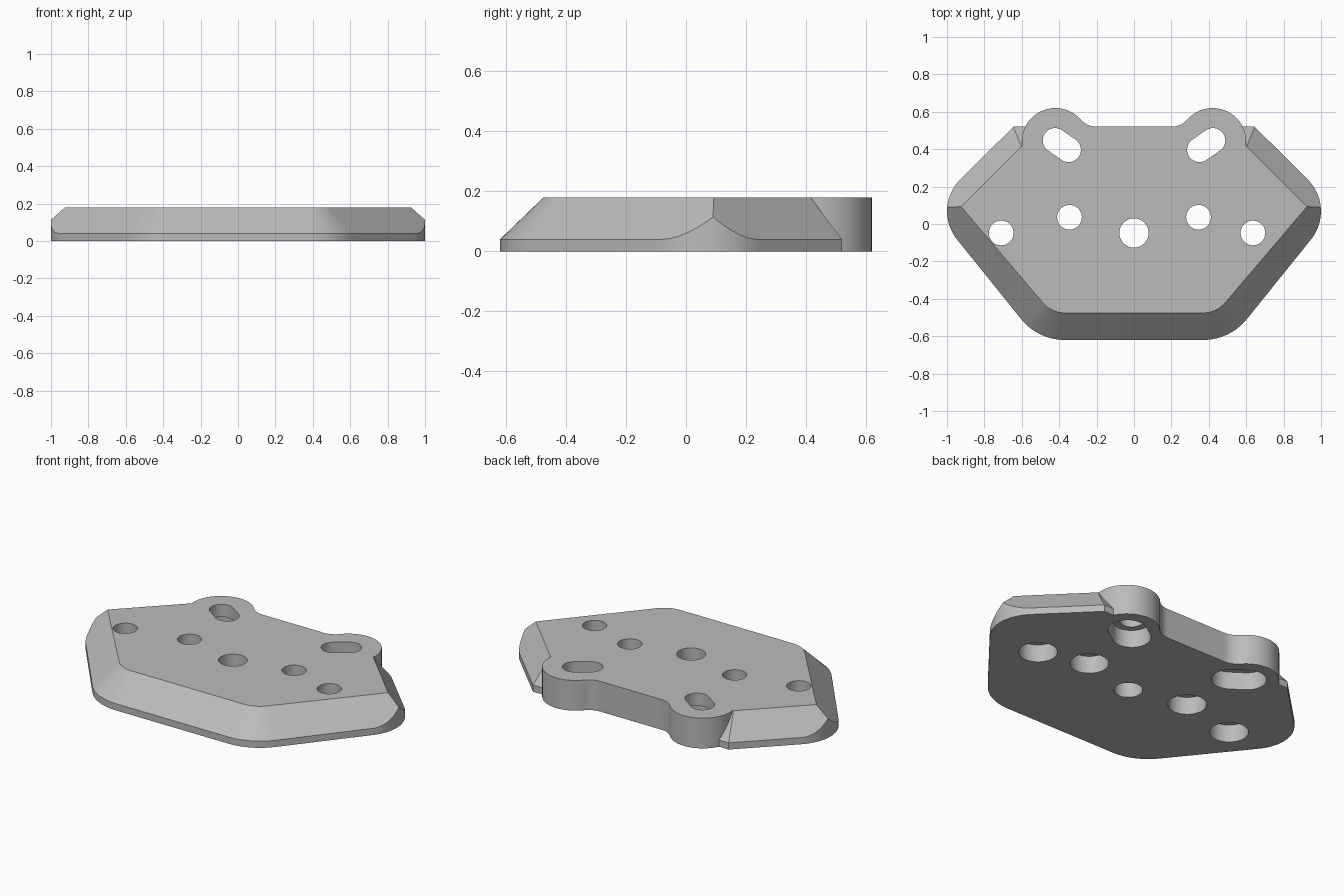
import bpy
import bmesh
from math import cos, sin, pi, radians, atan2
from mathutils import Vector

if "Cube" in bpy.data.objects:
    bpy.data.objects.remove(bpy.data.objects["Cube"], do_unlink=True)

HEIGHT, RIM = 0.18, 0.04

grey = bpy.data.materials.new("plain grey")
grey.use_nodes = True
GREY = (0.5, 0.5, 0.5, 1)
grey.diffuse_color = GREY
grey.node_tree.nodes["Principled BSDF"].inputs["Base Color"].default_value = GREY


def arc(x, y, r, start, end, steps):
    """Points along an arc, angles in degrees."""
    angles = [radians(start + (end - start) * i / steps) for i in range(steps + 1)]
    return [(x + r * cos(a), y + r * sin(a)) for a in angles]


def loft(name, levels):
    """Closed solid through matching outlines, given as (z, points)."""
    bm = bmesh.new()
    rings = [[bm.verts.new((x, y, z)) for x, y in pts] for z, pts in levels]
    n = len(rings[0])
    for low, high in zip(rings, rings[1:]):
        for i in range(n):
            j = (i + 1) % n
            bm.faces.new((low[i], low[j], high[j], high[i]))
    bm.faces.new(rings[0][::-1])
    bm.faces.new(rings[-1])
    bmesh.ops.recalc_face_normals(bm, faces=bm.faces)
    mesh = bpy.data.meshes.new(name)
    bm.to_mesh(mesh)
    bm.free()
    mesh.materials.append(grey)
    obj = bpy.data.objects.new(name, mesh)
    bpy.context.collection.objects.link(obj)
    return obj


def combine(target, tool, operation):
    """Apply a boolean and discard the tool."""
    mod = target.modifiers.new("cut", "BOOLEAN")
    mod.operation, mod.solver, mod.object = operation, "EXACT", tool
    bpy.context.view_layer.objects.active = target
    bpy.ops.object.modifier_apply(modifier=mod.name)
    bpy.data.objects.remove(tool, do_unlink=True)


def mirrored(half):
    """Right half running front to back, closed by its mirror image."""
    return half + [(-x, y) for x, y in reversed(half)]


def slot(a, b, r):
    """Rounded slot outline from a to b; a circle when they coincide."""
    turn = atan2(b[1] - a[1], b[0] - a[0]) * 180 / pi
    pts = arc(*b, r, turn - 90, turn + 90, 20) + arc(*a, r, turn + 90, turn + 270, 20)
    return pts if a != b else arc(*a, r, 0, 351, 39)


# Plate body with a sloping edge all round
FRONT_CORNER = (0.37, -0.32)
bottom_front = arc(*FRONT_CORNER, 0.30, -90, -39, 12)
top_front = arc(*FRONT_CORNER, 0.155, -90, -39, 12)
side, back = Vector((1.082, 0.086)), Vector((0.645, 0.52))
bottom = mirrored(bottom_front + [tuple(side), tuple(back)])
top = mirrored(top_front + [(0.925, 0.093), (0.603, 0.415)])
plate = loft("mounting_plate", [(0, bottom), (RIM, bottom), (HEIGHT, top)])

# Vertical rounding of the two side corners
R = 0.24
to_front = (Vector(bottom_front[-1]) - side).normalized()
to_back = (back - side).normalized()
bisector = (to_front + to_back).normalized()
centre = side + bisector * R / sin(to_front.angle(to_back) / 2)
front_turn = atan2(to_front.x, -to_front.y) * 180 / pi
back_turn = atan2(to_back.y, to_back.x) * 180 / pi - 90
rounding = arc(centre.x, centre.y, R, front_turn, back_turn, 24)
if front_turn < -90 or front_turn > 90:
    rounding = arc(centre.x, centre.y, R, -39, 45, 24)
outer = mirrored([(0.37, -0.8), (0.62, -0.488)] + rounding + [(0.45, 0.715)])
combine(plate, loft("corner_rounder", [(-0.1, outer), (0.3, outer)]), "INTERSECT")

# Two round ears joined by a full-height back wall
lobe = arc(0.42, 0.44, 0.18, -90, 139, 36)
fillet = arc(0.20, 0.632, 0.112, -41, -90, 10)
ears = mirrored([(0.30, 0.20)] + lobe + fillet)
combine(plate, loft("ears", [(0, ears), (HEIGHT, ears)]), "UNION")

# Screw holes and slots, counterbored from below
hole_spots = [(-0.71, -0.048), (0.636, -0.048), (-0.345, 0.036), (0.345, 0.036)]
openings = [(p, p) for p in hole_spots]
openings += [((s * 0.35, 0.397), (s * 0.422, 0.447)) for s in (-1, 1)]
for a, b in openings:
    for radius, depth in ((0.066, 0.3), (0.105, 0.105)):
        shape = slot(a, b, radius)
        combine(plate, loft("hole_cutter", [(-0.1, shape), (depth, shape)]), "DIFFERENCE")

# Plain centre hole
shape = slot((0, -0.048), (0, -0.048), 0.078)
combine(plate, loft("centre_cutter", [(-0.1, shape), (0.3, shape)]), "DIFFERENCE")

bpy.ops.object.select_all(action="DESELECT")
plate.select_set(True)
bpy.context.view_layer.objects.active = plate
bpy.ops.object.shade_smooth_by_angle(angle=radians(25))
